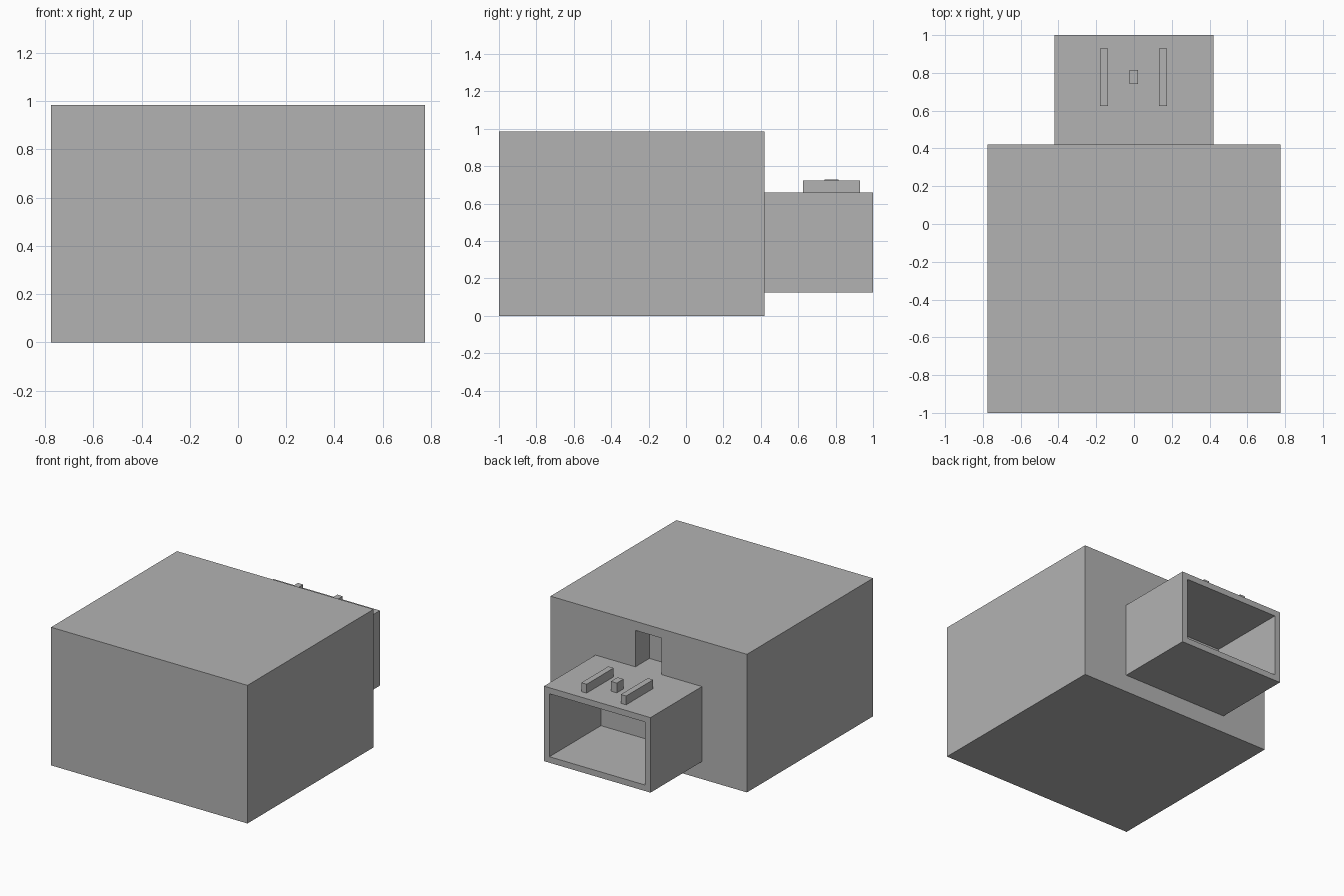
import bpy

default = bpy.data.objects.get("Cube")
if default:
    bpy.data.objects.remove(default, do_unlink=True)

# Single flat grey
grey = bpy.data.materials.new("plain grey")
grey.use_nodes = True
grey.diffuse_color = (0.45, 0.45, 0.45, 1)
grey.node_tree.nodes["Principled BSDF"].inputs["Base Color"].default_value = (0.45, 0.45, 0.45, 1)


def box(name, x, y, z):
    """Axis-aligned box from (min, max) pairs."""
    spans = (x, y, z)
    bpy.ops.mesh.primitive_cube_add(size=1, location=[(a + b) / 2 for a, b in spans])
    obj = bpy.context.object
    obj.name = name
    obj.scale = [b - a for a, b in spans]
    bpy.ops.object.transform_apply(location=False, rotation=False, scale=True)
    obj.data.materials.append(grey)
    return obj


def cut(obj, x, y, z):
    """Carve a box-shaped hollow out of an object."""
    cutter = box("cutter", x, y, z)
    cutter.hide_render = True
    mod = obj.modifiers.new("hollow", 'BOOLEAN')
    mod.operation = 'DIFFERENCE'
    mod.solver = 'EXACT'
    mod.object = cutter
    bpy.context.view_layer.objects.active = obj
    bpy.ops.object.modifier_apply(modifier=mod.name)
    bpy.data.objects.remove(cutter, do_unlink=True)


back = 0.42      # rear plane of the main housing
shelf = 0.66     # top of the rear socket
wall = 0.043

# Main housing with a latch pocket in its rear face
housing = box("main_housing", (-0.775, 0.775), (-1, back), (0, 0.985))
cut(housing, (-0.1, 0.105), (back - 0.158, back + 0.1), (shelf, 0.92))

# Rear socket, open at the back
socket = box("rear_socket", (-0.42, 0.42), (back, 1), (0.125, shelf))
cut(socket, (-0.42 + wall, 0.42 - wall), (back - 0.1, 1.1), (0.125 + wall, shelf - wall))

# Guide rails and latch bump on the socket
for name, x in (("right_rail", -0.158), ("left_rail", 0.154)):
    box(name, (x - 0.021, x + 0.021), (0.625, 0.93), (shelf, 0.723))
box("latch_bump", (-0.025, 0.022), (0.74, 0.815), (shelf, 0.73))
